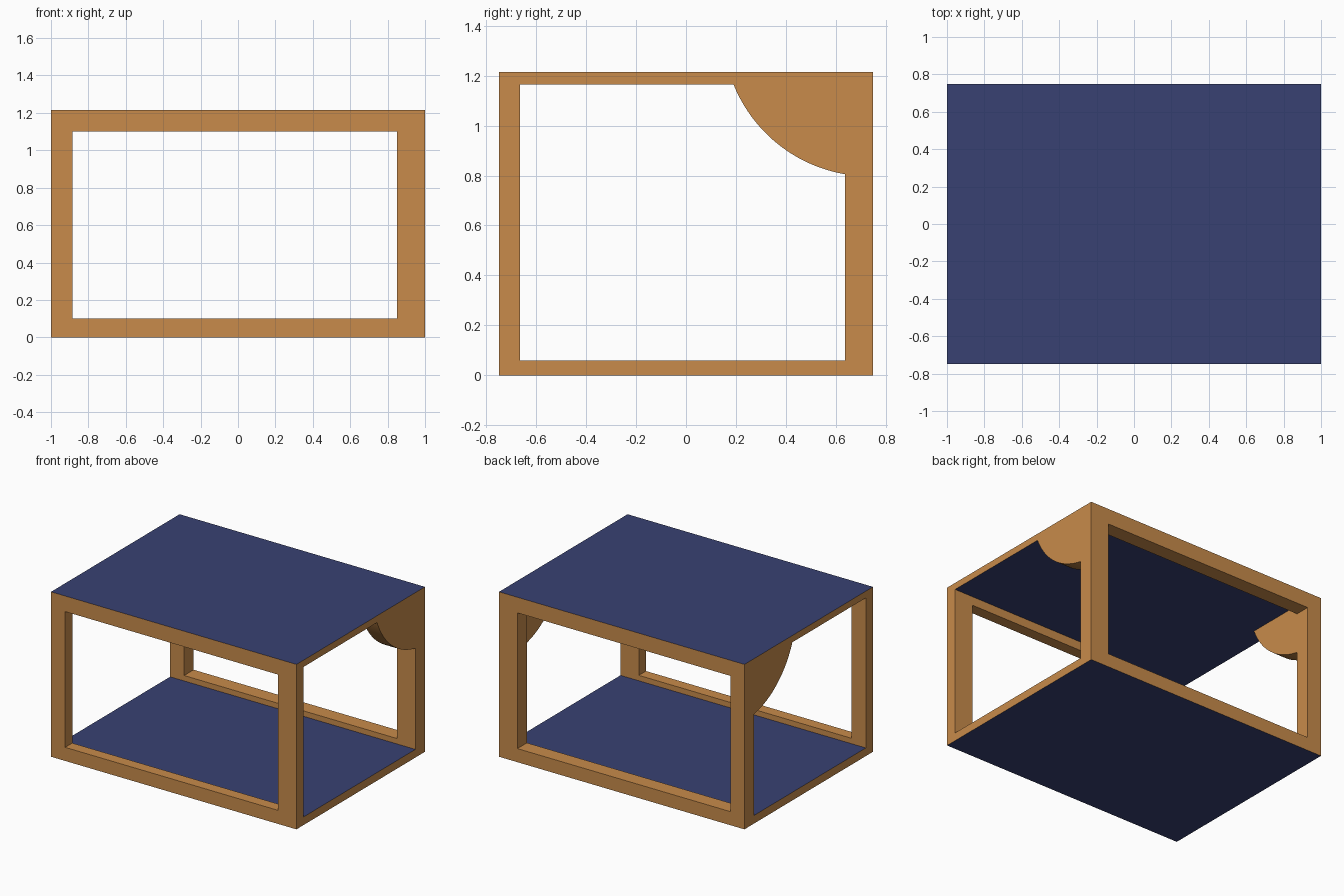
import bpy, bmesh, math

if "Cube" in bpy.data.objects:
    bpy.data.objects.remove(bpy.data.objects["Cube"])

W, D, H = 1.0, 0.748, 1.205            # half width, half depth, frame height
FLOOR, CEIL = 0.06, 1.165              # floor surface and roof underside
FRONT, BACK = -0.665, 0.637            # inner faces of front and back frames


def material(name, color):
    m = bpy.data.materials.new(name)
    m.diffuse_color = color
    m.use_nodes = True
    m.node_tree.nodes["Principled BSDF"].inputs["Base Color"].default_value = m.diffuse_color
    return m


wood = material("wood", (0.58, 0.26, 0.07, 1))
blue = material("blue_panel", (0.04, 0.053, 0.17, 1))


def prism(name, profile, x0, x1):
    """Extrude a closed (y, z) profile along x."""
    bm = bmesh.new()
    face = bm.faces.new([bm.verts.new((x0, y, z)) for y, z in profile])
    ext = bmesh.ops.extrude_face_region(bm, geom=[face])
    verts = [v for v in ext["geom"] if isinstance(v, bmesh.types.BMVert)]
    bmesh.ops.translate(bm, vec=(x1 - x0, 0, 0), verts=verts)
    bmesh.ops.recalc_face_normals(bm, faces=bm.faces[:])
    me = bpy.data.meshes.new(name)
    bm.to_mesh(me)
    bm.free()
    me.materials.append(wood)
    me.materials.append(blue)
    ob = bpy.data.objects.new(name, me)
    bpy.context.collection.objects.link(ob)
    return ob


def box(name, x0, x1, y0, y1, z0, z1):
    return prism(name, [(y0, z0), (y1, z0), (y1, z1), (y0, z1)], x0, x1)


def cut(target, cutter):
    cutter.hide_render = True
    mod = target.modifiers.new("cut", 'BOOLEAN')
    mod.operation, mod.solver, mod.object = 'DIFFERENCE', 'EXACT', cutter
    bpy.context.view_layer.objects.active = target
    bpy.ops.object.modifier_apply(modifier=mod.name)
    bpy.data.objects.remove(cutter)


def paint(ob, heights):
    """Make horizontal faces at the given heights blue."""
    for p in ob.data.polygons:
        flat = abs(p.normal.z) > 0.99
        p.material_index = int(flat and any(abs(p.center.z - h) < 0.002 for h in heights))


# Frame body, to be hollowed
frame = box("frame", -W, W, -D, D, 0, H)

# Side openings, leaving a rounded bracket in the upper back corner
cy, cz, r = 0.7355, 1.385, 0.588
a0 = math.atan2(CEIL - cz, 0.19 - cy) % math.tau
a1 = math.atan2(0.805 - cz, BACK - cy) % math.tau
arc = [(cy + r * math.cos(a), cz + r * math.sin(a))
       for a in (a1 + (a0 - a1) * i / 24 for i in range(25))]
arc[0], arc[-1] = (BACK, arc[0][1]), (arc[-1][0], CEIL)
cut(frame, prism("side_cutter", [(FRONT, CEIL), (FRONT, FLOOR), (BACK, FLOOR)] + arc, -1.2, 1.2))

# Clear the middle so the brackets are only at the two sides
cut(frame, box("inner_cutter", -0.885, 0.88, FRONT, BACK, FLOOR, CEIL))

# Front and back openings
cut(frame, box("front_cutter", -0.885, 0.85, -1, 1, 0.1, 1.1))
paint(frame, (0, FLOOR, CEIL))

# Thin top panel
top = box("top_panel", -W, W, -D, D, H, 1.215)
paint(top, (1.215,))

# Smooth the bracket curves, keep edges sharp
bpy.ops.object.select_all(action='DESELECT')
frame.select_set(True)
bpy.context.view_layer.objects.active = frame
bpy.ops.object.shade_smooth_by_angle(angle=math.radians(30))
